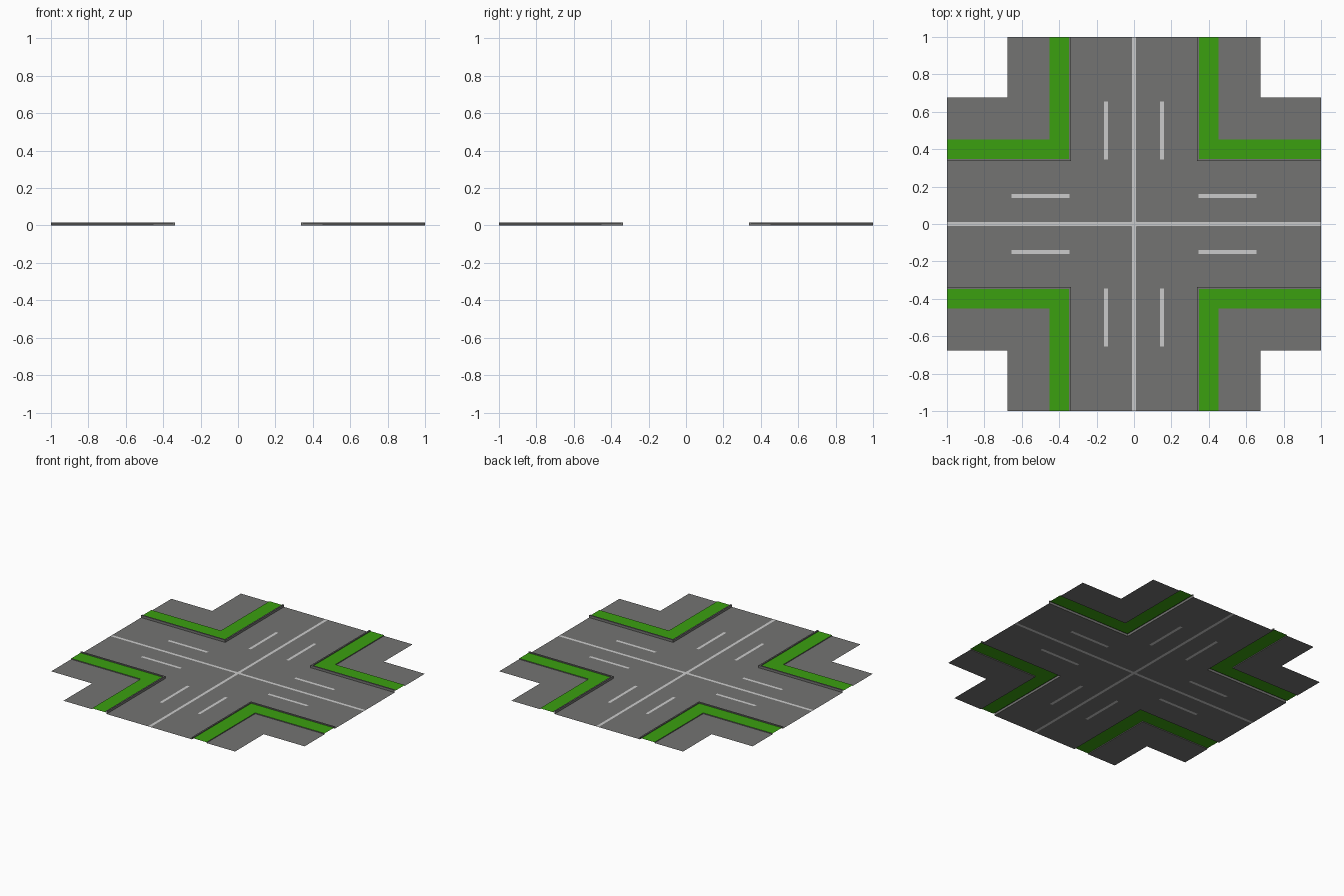
import bpy, math

if "Cube" in bpy.data.objects:
    bpy.data.objects.remove(bpy.data.objects["Cube"])

def material(name, rgb):
    m = bpy.data.materials.new(name)
    m.diffuse_color = (*rgb, 1)
    m.use_nodes = True
    m.node_tree.nodes["Principled BSDF"].inputs["Base Color"].default_value = m.diffuse_color
    return m

ASPHALT = material("asphalt_grey", (0.175, 0.175, 0.17))
PAINT = material("line_white", (0.60, 0.60, 0.60))
GRASS = material("grass_green", (0.043, 0.35, 0.005))

ROAD, KERB, VERGE, WALK = 0.337, 0.347, 0.452, 0.677   # offsets from the centre lines
TOP, GRASS_Z = 0.017, 0.010

def build(name, verts, faces, mats, indices=None):
    mesh = bpy.data.meshes.new(name)
    mesh.from_pydata(verts, [], faces)
    for m in mats:
        mesh.materials.append(m)
    if indices:
        for p, i in zip(mesh.polygons, indices):
            p.material_index = i
    obj = bpy.data.objects.new(name, mesh)
    bpy.context.collection.objects.link(obj)
    return obj

# Road: one cross-shaped sheet, cut along the painted lines
half = [0.010, 0.140, 0.160, ROAD, 0.345, 0.655, 1.0]
cuts = [-c for c in reversed(half)] + half

def painted(x, y):
    """Centre lines and lane dashes, tested at a face centre."""
    def along(across, run):
        a, r = abs(across), abs(run)
        return a < 0.010 or (0.140 < a < 0.160 and 0.345 < r < 0.655)
    return along(x, y) or along(y, x)

n = len(cuts)
verts = [(x, y, 0) for y in cuts for x in cuts]
faces, indices = [], []
for j in range(n - 1):
    for i in range(n - 1):
        cx, cy = (cuts[i] + cuts[i + 1]) / 2, (cuts[j] + cuts[j + 1]) / 2
        if min(abs(cx), abs(cy)) < ROAD:
            faces.append((j * n + i, j * n + i + 1, (j + 1) * n + i + 1, (j + 1) * n + i))
            indices.append(1 if painted(cx, cy) else 0)
road = build("road", verts, faces, [ASPHALT, PAINT], indices)
used = {v for p in road.data.polygons for v in p.vertices}
if len(used) < len(verts):          # drop the unused corner points
    import bmesh
    bm = bmesh.new()
    bm.from_mesh(road.data)
    bmesh.ops.delete(bm, geom=[v for v in bm.verts if not v.link_faces], context='VERTS')
    bm.to_mesh(road.data)
    bm.free()

# Painted star where the centre lines meet
star = [((0.045 if k % 2 == 0 else 0.018) * math.cos(k * math.pi / 4),
         (0.045 if k % 2 == 0 else 0.018) * math.sin(k * math.pi / 4), 0.0008) for k in range(8)]
build("centre_star", star, [tuple(range(8))], [PAINT])

def corner_strip(name, profile, mat, sx, sy):
    """Sweep an (offset, height) profile round one mitred corner."""
    v, f = [], []
    for o, z in profile:
        v += [(sx * x, sy * y, z) for x, y in ((1, o), (o, o), (o, 1))]
    for k in range(len(profile) - 1):
        a, b = 3 * k, 3 * k + 3
        for s in (0, 1):
            quad = (a + s, b + s, b + s + 1, a + s + 1)
            f.append(quad if sx * sy > 0 else quad[::-1])
    build(name, v, f, [mat])

# Kerb, grass verge and pavement in each of the four corners
for sx, side in ((-1, "left"), (1, "right")):
    for sy, end in ((-1, "front"), (1, "back")):
        tag = f"{end}_{side}"
        corner_strip("kerb_" + tag, [(ROAD, 0), (ROAD, TOP), (KERB, TOP), (KERB, GRASS_Z)],
                     ASPHALT, sx, sy)
        corner_strip("grass_verge_" + tag, [(KERB, GRASS_Z), (VERGE, GRASS_Z)], GRASS, sx, sy)
        corner_strip("pavement_" + tag, [(VERGE, GRASS_Z), (VERGE, 0.004), (WALK, 0.004)],
                     ASPHALT, sx, sy)
